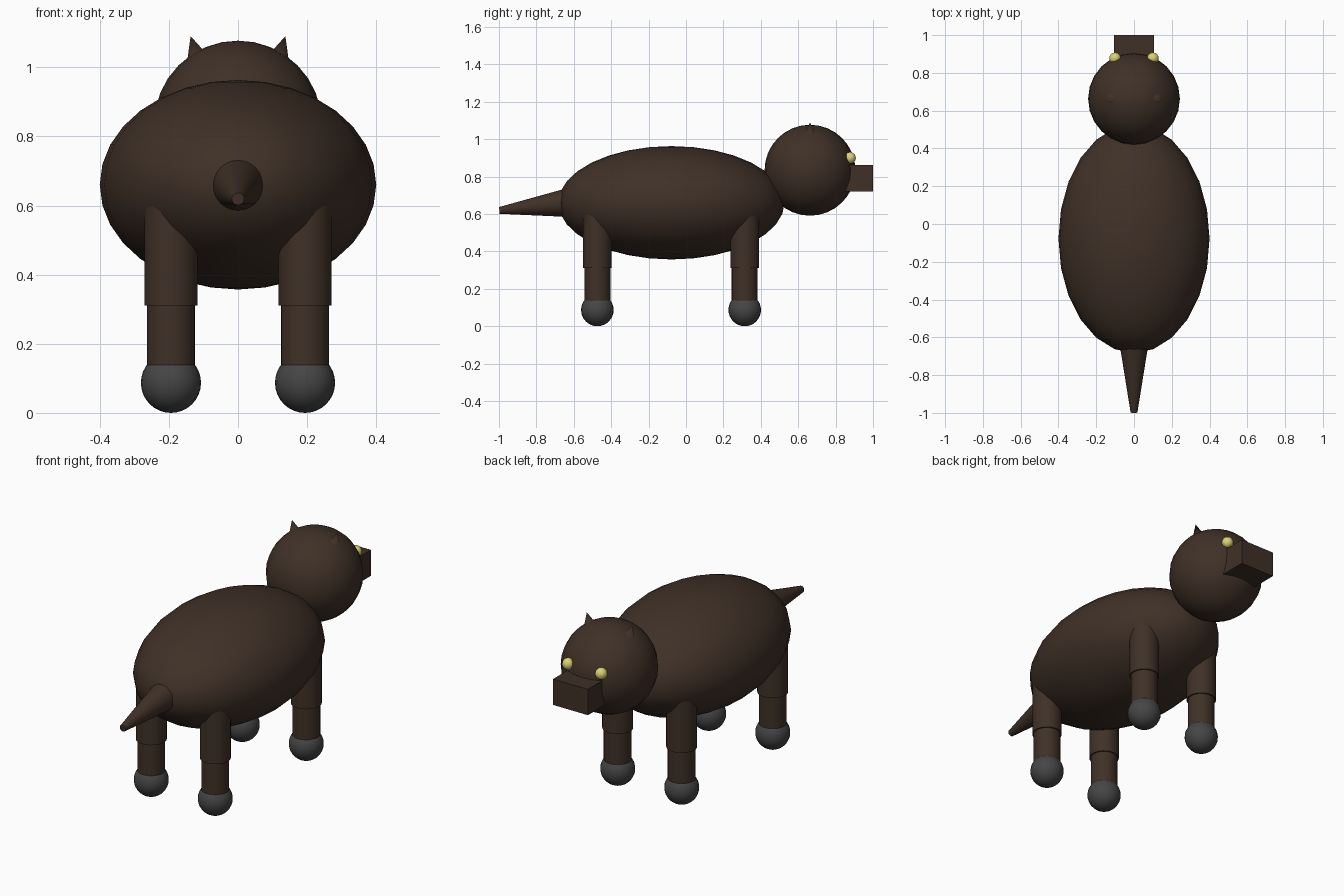
import bpy
import math
from mathutils import Vector

if "Cube" in bpy.data.objects:
    bpy.data.objects.remove(bpy.data.objects["Cube"])


def material(name, rgb):
    m = bpy.data.materials.new(name)
    m.diffuse_color = (*rgb, 1)
    m.use_nodes = True
    m.node_tree.nodes["Principled BSDF"].inputs["Base Color"].default_value = m.diffuse_color
    return m


FUR = material("dark brown fur", (0.05, 0.03, 0.02))
PAW = material("charcoal paw", (0.06, 0.06, 0.06))
EYE = material("pale yellow eye", (0.7, 0.64, 0.18))


def finish(name, mat, smooth=True):
    ob = bpy.context.object
    ob.name = name
    ob.data.materials.append(mat)
    if smooth:
        bpy.ops.object.shade_smooth_by_angle(angle=math.radians(40))
    return ob


def ball(name, mat, loc, radii, segments=24, rings=16):
    bpy.ops.mesh.primitive_uv_sphere_add(segments=segments, ring_count=rings,
                                         radius=1, location=loc)
    bpy.context.object.scale = radii
    bpy.ops.object.transform_apply(location=False, rotation=False, scale=True)
    return finish(name, mat)


def taper(name, mat, a, b, ra, rb, sides=32):
    """Round bar from point a to point b with a radius at each end."""
    a, b = Vector(a), Vector(b)
    bpy.ops.mesh.primitive_cone_add(vertices=sides, radius1=ra, radius2=rb,
                                    depth=(b - a).length, location=(a + b) / 2)
    ob = bpy.context.object
    ob.rotation_euler = (b - a).to_track_quat('Z', 'Y').to_euler()
    return finish(name, mat)


# Body and head
ball("body", FUR, (0, -0.078, 0.66), (0.4, 0.605, 0.303))
ball("head", FUR, (0, 0.663, 0.834), (0.243, 0.243, 0.243))

# Snout: box with its back end inside the head
bpy.ops.mesh.primitive_cube_add(size=1, location=(0, 0.87, 0.791))
bpy.context.object.scale = (0.211, 0.26, 0.142)
bpy.ops.object.transform_apply(location=False, rotation=False, scale=True)
finish("snout", FUR, smooth=False)

# Tail
taper("tail", FUR, (0, -0.60, 0.664), (0, -0.998, 0.619), 0.082, 0.018)

for side, s in (("left", -1), ("right", 1)):
    # Eyes and ears
    ball(side + "_eye", EYE, (s * 0.1, 0.877, 0.90), (0.031,) * 3, 16, 8)
    taper(side + "_ear", FUR,
          (s * 0.105, 0.663, 0.985), (s * 0.137, 0.663, 1.09), 0.051, 0.0)
    # Legs
    for end, y in (("tail_end", -0.474), ("head_end", 0.314)):
        x = s * 0.194
        tag = f"{end}_{side}_"
        taper(tag + "upper_leg", FUR, (x, y, 0.31), (x, y, 0.63), 0.077, 0.077)
        taper(tag + "lower_leg", FUR, (x, y, 0.09), (x, y, 0.33), 0.0695, 0.0695)
        ball(tag + "paw", PAW, (x, y, 0.087), (0.087,) * 3)
